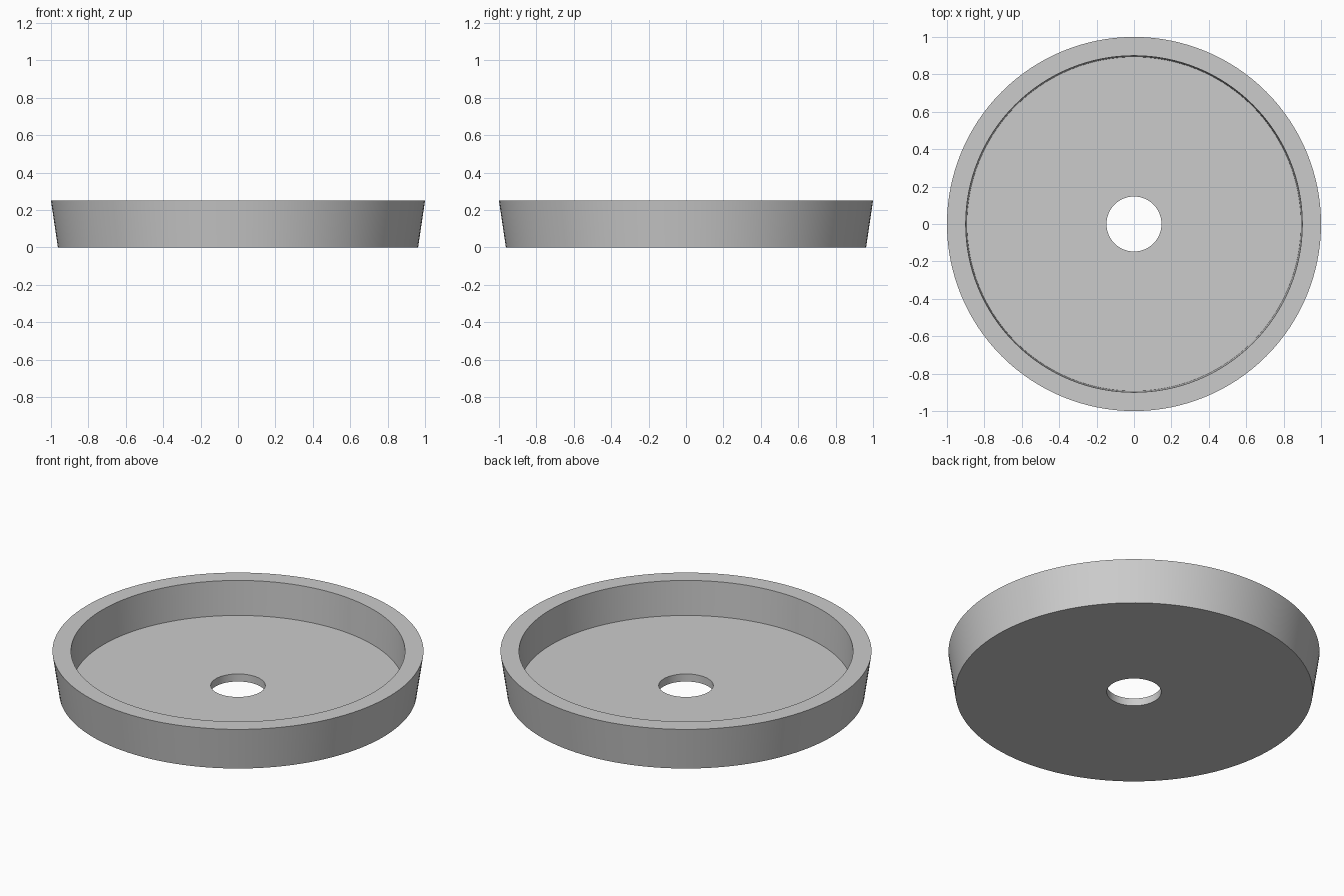
import bpy, bmesh, math

cube = bpy.data.objects.get("Cube")
if cube:
    bpy.data.objects.remove(cube, do_unlink=True)

SEGMENTS = 128

grey = bpy.data.materials.new("plain grey")
grey.use_nodes = True
colour = (0.6, 0.6, 0.6, 1)
grey.diffuse_color = colour
grey.node_tree.nodes["Principled BSDF"].inputs["Base Color"].default_value = colour


def lathe(name, profile):
    """Revolve a closed (radius, height) profile around z."""
    bm = bmesh.new()
    rings = []
    for r, z in profile:
        rings.append([bm.verts.new((r * math.cos(a), r * math.sin(a), z))
                      for a in (math.tau * i / SEGMENTS for i in range(SEGMENTS))])
    for k, ring in enumerate(rings):
        above = rings[(k + 1) % len(rings)]
        for i in range(SEGMENTS):
            j = (i + 1) % SEGMENTS
            bm.faces.new((ring[i], ring[j], above[j], above[i]))
    bmesh.ops.recalc_face_normals(bm, faces=bm.faces)
    mesh = bpy.data.meshes.new(name)
    bm.to_mesh(mesh)
    bm.free()
    mesh.materials.append(grey)
    obj = bpy.data.objects.new(name, mesh)
    bpy.context.collection.objects.link(obj)
    return obj


# Shallow dish: flared outer wall, flat rim, recessed floor, centre hole
dish = lathe("dish", [
    (0.147, 0), (0.963, 0),
    (1, 0.25), (0.9, 0.25),
    (0.893, 0.045), (0.147, 0.045),
])

bpy.ops.object.select_all(action="DESELECT")
dish.select_set(True)
bpy.context.view_layer.objects.active = dish
bpy.ops.object.shade_smooth_by_angle(angle=math.radians(30))
